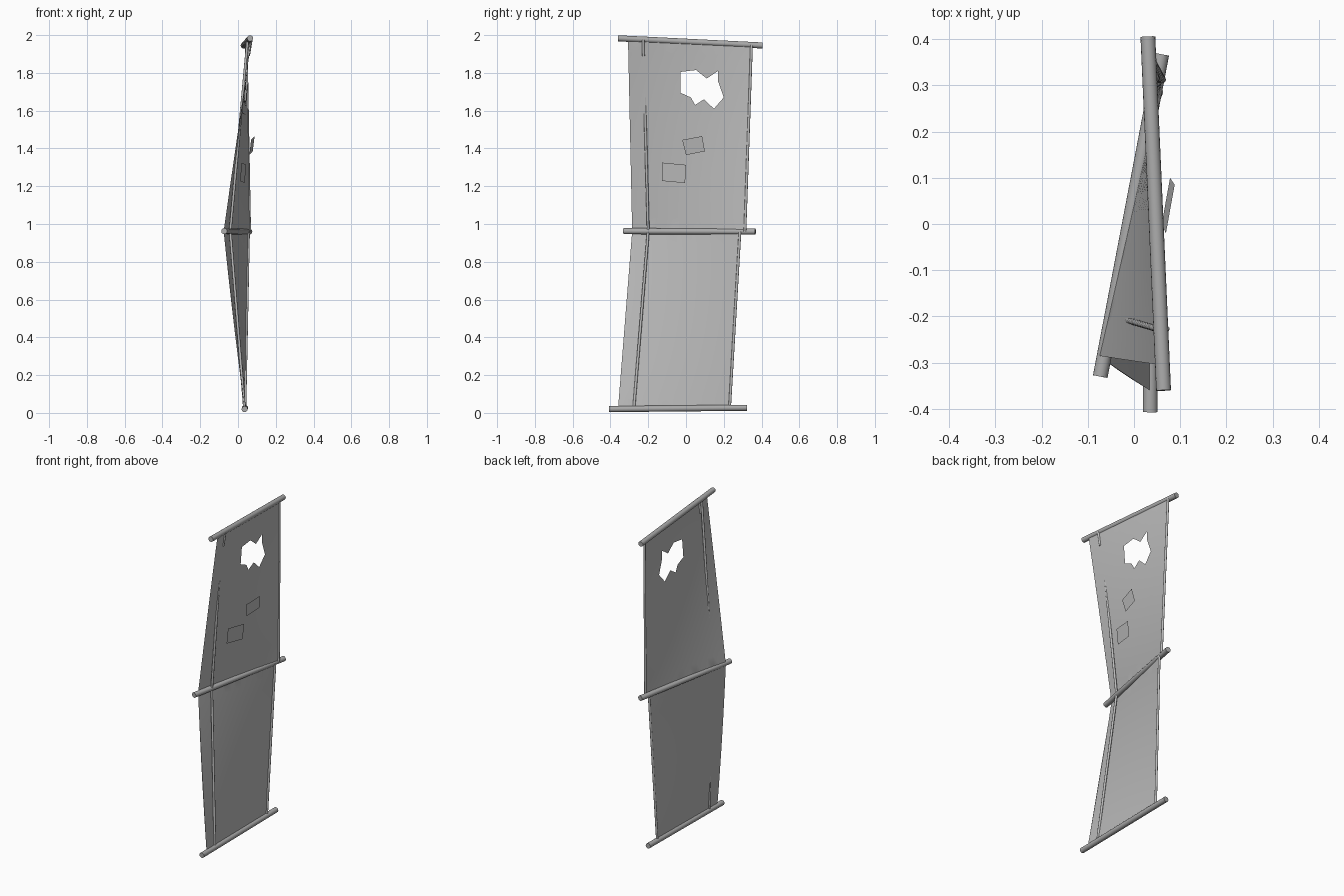
import bpy
import bmesh
from mathutils import Vector
from mathutils.geometry import delaunay_2d_cdt

cube = bpy.data.objects.get("Cube")
if cube:
    bpy.data.objects.remove(cube, do_unlink=True)


def material(name, value):
    mat = bpy.data.materials.new(name)
    mat.use_nodes = True
    color = (value, value, value, 1)
    mat.diffuse_color = color
    mat.node_tree.nodes["Principled BSDF"].inputs["Base Color"].default_value = color
    return mat


cloth = material("pale grey cloth", 0.5)
wood = material("grey wood", 0.4)

# End points of the three spars
SPARS = {
    "bottom": (Vector((0.035, -0.407, 0.02)), Vector((0.037, 0.322, 0.027))),
    "middle": (Vector((-0.073, -0.33, 0.962)), Vector((0.06, 0.367, 0.96))),
    "top": (Vector((0.064, -0.36, 1.983)), Vector((0.03, 0.405, 1.945))),
}
# Sideways offset of the cloth from each spar: at the centre, and per unit of y
CLOTH_SHIFT = {"bottom": (0, 0), "middle": (0, 0.04), "top": (0.011, 0)}


def on_cloth(spar, y):
    a, b = SPARS[spar]
    base, slope = CLOTH_SHIFT[spar]
    return a.lerp(b, (y - a.y) / (b.y - a.y)) + Vector((base + slope * y, 0, 0))


def add_object(name, bm, mat):
    mesh = bpy.data.meshes.new(name)
    bm.to_mesh(mesh)
    bm.free()
    mesh.materials.append(mat)
    obj = bpy.data.objects.new(name, mesh)
    bpy.context.collection.objects.link(obj)
    bpy.ops.object.select_all(action="DESELECT")
    obj.select_set(True)
    bpy.context.view_layer.objects.active = obj
    bpy.ops.object.shade_smooth_by_angle()


def rod(name, a, b, radius, mat):
    bm = bmesh.new()
    bmesh.ops.create_cone(bm, cap_ends=True, segments=16, radius1=radius,
                          radius2=radius, depth=(b - a).length)
    turn = (b - a).to_track_quat("Z", "Y").to_matrix()
    for v in bm.verts:
        v.co = turn @ v.co + (a + b) / 2
    add_object(name, bm, mat)


def inside(p, poly):
    hit = False
    for a, b in zip(poly, poly[1:] + poly[:1]):
        if (a.y > p.y) != (b.y > p.y):
            if p.x < a.x + (p.y - a.y) * (b.x - a.x) / (b.y - a.y):
                hit = not hit
    return hit


def panel(name, low, high, low_ys, high_ys, hole=()):
    """Twisted cloth stretched between two spars, with an optional torn hole."""
    n = 14
    points = []
    for j in range(n + 1):
        for i in range(n + 1):
            a = on_cloth(low, low_ys[0] + (low_ys[1] - low_ys[0]) * i / n)
            b = on_cloth(high, high_ys[0] + (high_ys[1] - high_ys[0]) * i / n)
            p = a.lerp(b, j / n)
            points.append(Vector((p.y, p.z)))
    hole = [Vector(p) for p in hole]
    start = len(points)
    count = len(hole)
    edges = [(start + i, start + (i + 1) % count) for i in range(count)]
    verts, _, faces, *_ = delaunay_2d_cdt(points + hole, edges, [], 0, 1e-5)
    bm = bmesh.new()
    made = []
    for p in verts:
        a, b = on_cloth(low, p.x), on_cloth(high, p.x)
        t = (p.y - a.z) / (b.z - a.z)
        made.append(bm.verts.new((a.x + (b.x - a.x) * t, p.x, p.y)))
    for f in faces:
        mid = sum((verts[i] for i in f), Vector((0, 0))) / len(f)
        if not inside(mid, hole):
            bm.faces.new([made[i] for i in f])
    add_object(name, bm, cloth)


# Spars
for key in SPARS:
    rod(key + "_spar", *SPARS[key], 0.016, wood)

# Cloth panels, the upper one torn
tear = [(-0.03, 1.805), (0.053, 1.815), (0.11, 1.77), (0.17, 1.81),
        (0.17, 1.755), (0.2, 1.67), (0.148, 1.61), (0.095, 1.66),
        (0.048, 1.63), (0.026, 1.67), (-0.03, 1.695)]
panel("lower_cloth", "bottom", "middle", (-0.36, 0.233), (-0.285, 0.288))
panel("upper_cloth", "middle", "top", (-0.285, 0.314), (-0.307, 0.35), tear)

# Ropes along the back edge
rod("lower_back_rope", on_cloth("bottom", 0.231), on_cloth("middle", 0.286), 0.007, cloth)
rod("upper_back_rope", on_cloth("middle", 0.312), on_cloth("top", 0.347), 0.007, cloth)

# Ropes near the front edge, weaving through the cloth
knot = Vector((-0.041, -0.2, 0.962))
rod("lower_front_rope", Vector((0.034, -0.276, 0.025)), knot, 0.007, cloth)
rod("upper_front_rope", knot, Vector((0.051, -0.227, 1.972)), 0.007, cloth)
rod("rope_end", Vector((0.056, -0.225, 1.89)), Vector((0.07, -0.227, 1.974)), 0.007, cloth)

# Loose patches
patches = {
    "upper_patch": [(0.069, -0.02, 1.445), (0.06, 0.0, 1.365),
                    (0.078, 0.1, 1.385), (0.088, 0.085, 1.465)],
    "lower_patch": [(0.02, -0.127, 1.325), (0.01, -0.127, 1.228),
                    (0.035, -0.005, 1.217), (0.043, 0.0, 1.313)],
}
for name, corners in patches.items():
    bm = bmesh.new()
    bm.faces.new([bm.verts.new(c) for c in corners])
    add_object(name, bm, cloth)
